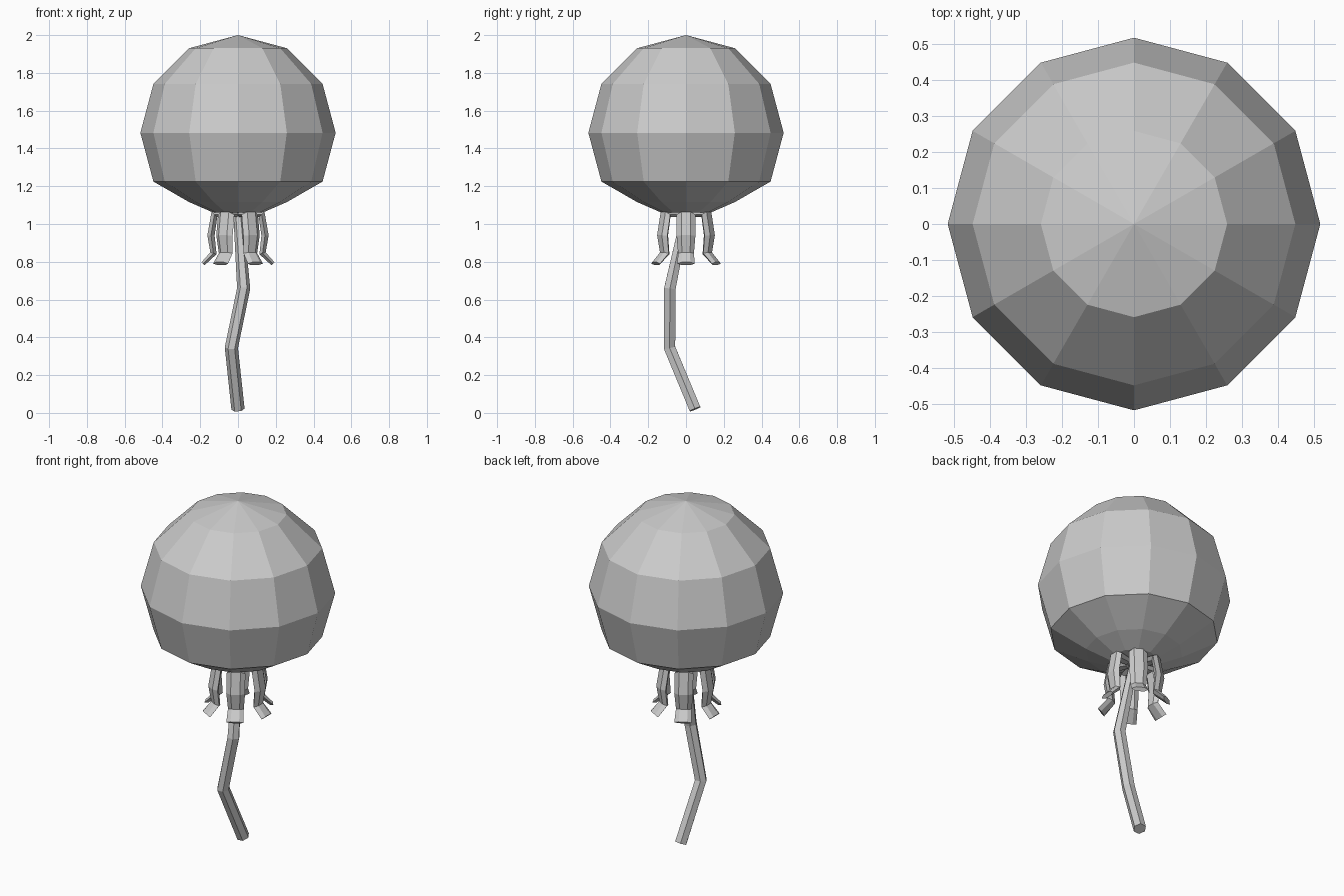
import bpy, bmesh, math
from mathutils import Vector

if "Cube" in bpy.data.objects:
    bpy.data.objects.remove(bpy.data.objects["Cube"])

grey = bpy.data.materials.new("plain_grey")
grey.use_nodes = True
COLOR = (0.6, 0.6, 0.6, 1)
grey.diffuse_color = COLOR
grey.node_tree.nodes["Principled BSDF"].inputs["Base Color"].default_value = COLOR


def finish(bm, name):
    bmesh.ops.recalc_face_normals(bm, faces=bm.faces)
    mesh = bpy.data.meshes.new(name)
    bm.to_mesh(mesh)
    bm.free()
    mesh.materials.append(grey)
    obj = bpy.data.objects.new(name, mesh)
    bpy.context.collection.objects.link(obj)
    return obj


def loft(name, rings):
    """Skin a list of equal-sized vertex rings and cap both ends."""
    bm = bmesh.new()
    loops = [[bm.verts.new(p) for p in ring] for ring in rings]
    n = len(loops[0])
    for a, b in zip(loops, loops[1:]):
        for i in range(n):
            j = (i + 1) % n
            bm.faces.new((a[i], a[j], b[j], b[i]))
    bm.faces.new(loops[0])
    bm.faces.new(loops[-1])
    return finish(bm, name)


def tube(name, path, side, sizes, sides):
    """Sweep a polygon along path; sizes are (width along side, depth)."""
    pts = [Vector(p) for p in path]
    rings = []
    for k, p in enumerate(pts):
        t = (pts[min(k + 1, len(pts) - 1)] - pts[max(k - 1, 0)]).normalized()
        u = (side - t * side.dot(t)).normalized()
        v = t.cross(u)
        w, d = sizes[k]
        angles = [math.tau * i / sides for i in range(sides)]
        rings.append([p + u * w * math.cos(a) + v * d * math.sin(a) for a in angles])
    return loft(name, rings)


# Faceted round head with a flattened underside
bm = bmesh.new()
bmesh.ops.create_uvsphere(bm, u_segments=12, v_segments=6, radius=0.517)
for v in bm.verts:
    v.co.z += 1.483
    if v.co.z < 1:
        v.co.z = 1.06
    elif v.co.z < 1.1:
        v.co.z = 1.116
# Narrow ring under the head
pole = min(bm.verts, key=lambda v: v.co.z)
spokes = list(pole.link_edges)
faces = list(pole.link_faces)
inner = bmesh.ops.inset_region(bm, faces=faces, thickness=0.125, use_even_offset=True)
for v in {v for f in faces for v in f.verts}:
    v.co.z = 1.062
finish(bm, "head")

# Six short flattened tentacles with flared tips
profile = [(0.04, 1.05), (0.125, 1.05), (0.143, 0.94), (0.13, 0.845), (0.185, 0.79)]
sizes = [(0.03, 0.015), (0.05, 0.024), (0.05, 0.022), (0.042, 0.02), (0.046, 0.013)]
for k in range(6):
    a = k * math.tau / 6
    path = [(r * math.cos(a), r * math.sin(a), z) for r, z in profile]
    tube(f"short_tentacle_{k + 1}", path, Vector((-math.sin(a), math.cos(a), 0)), sizes, 6)

# Long bent tail tentacle
tube("long_tentacle",
     [(0, 0, 1.06), (0.03, -0.085, 0.66), (-0.035, -0.087, 0.345), (0, 0.048, 0.02)],
     Vector((1, 0, 0)), [(0.025, 0.025)] + [(0.035, 0.035)] * 3, 6)
